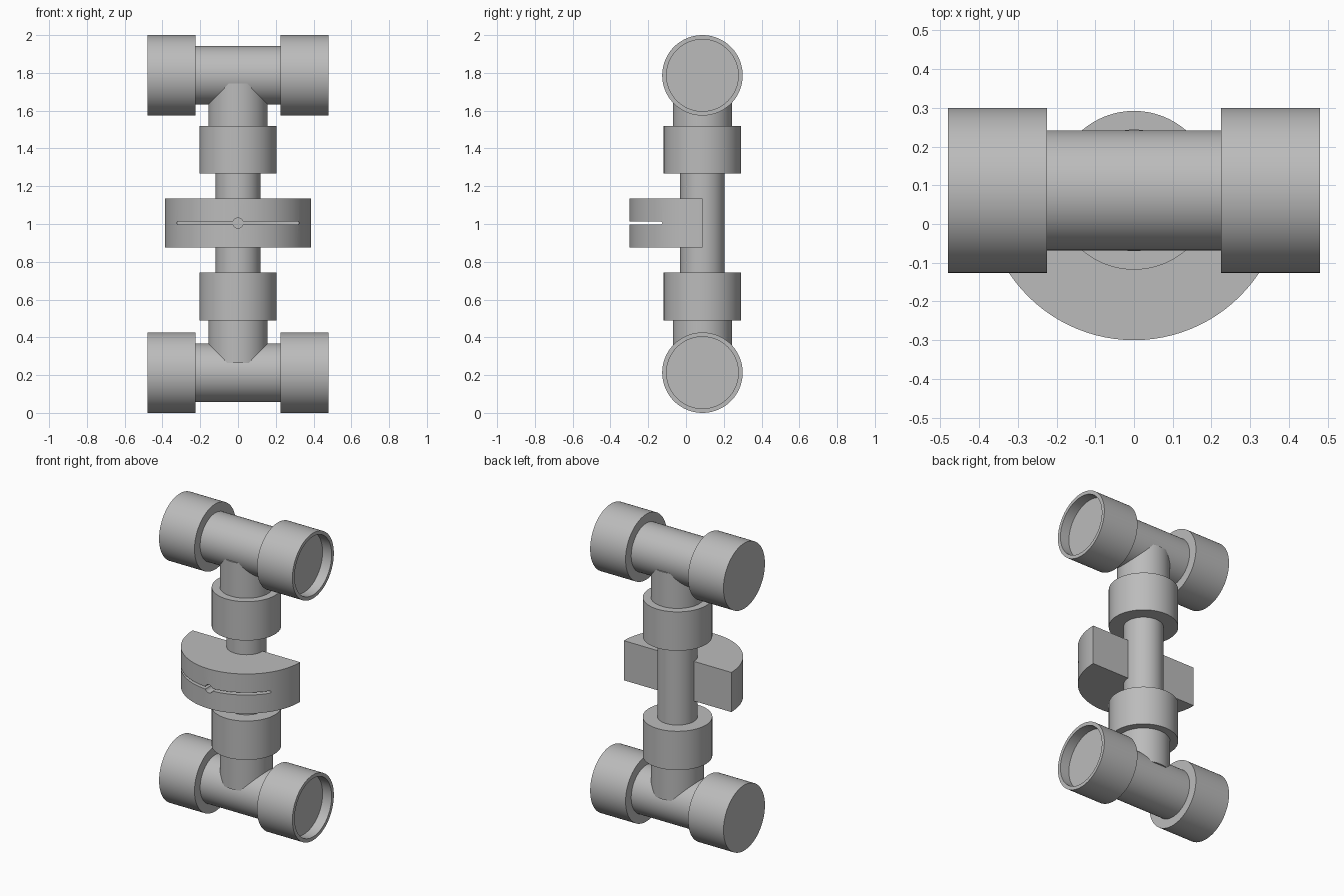
import bpy
import bmesh
from math import pi, cos, sin, radians
from mathutils import Matrix

cube = bpy.data.objects.get("Cube")
if cube:
    bpy.data.objects.remove(cube)

SIDES = 96
AXIS_Y = 0.087      # shared centre line of the column and pipes
MID_Z = 1.0

steel = bpy.data.materials.new("plain_grey")
steel.use_nodes = True
GREY = (0.5, 0.5, 0.5, 1)
steel.diffuse_color = GREY
steel.node_tree.nodes["Principled BSDF"].inputs["Base Color"].default_value = GREY


def finish(name, bm, matrix=Matrix()):
    bmesh.ops.recalc_face_normals(bm, faces=bm.faces)
    bm.transform(matrix)
    mesh = bpy.data.meshes.new(name)
    bm.to_mesh(mesh)
    bm.free()
    mesh.materials.append(steel)
    obj = bpy.data.objects.new(name, mesh)
    bpy.context.collection.objects.link(obj)
    return obj


def smooth(obj):
    bpy.ops.object.select_all(action="DESELECT")
    obj.select_set(True)
    bpy.context.view_layer.objects.active = obj
    bpy.ops.object.shade_smooth_by_angle(angle=radians(30))


def lathe(name, profile, matrix):
    """Turn a (radius, height) profile around z, capping both ends."""
    bm = bmesh.new()
    rings = [[bm.verts.new((r * cos(2 * pi * i / SIDES), r * sin(2 * pi * i / SIDES), h))
              for i in range(SIDES)] for r, h in profile]
    for a, b in zip(rings, rings[1:]):
        for i in range(SIDES):
            j = (i + 1) % SIDES
            bm.faces.new((a[i], a[j], b[j], b[i]))
    bm.faces.new(rings[0])
    bm.faces.new(rings[-1])
    obj = finish(name, bm, matrix)
    smooth(obj)
    return obj


def prism(name, outline, depth, matrix):
    bm = bmesh.new()
    face = bm.faces.new([bm.verts.new((x, y, 0)) for x, y in outline])
    new = bmesh.ops.extrude_face_region(bm, geom=[face])["geom"]
    verts = [v for v in new if isinstance(v, bmesh.types.BMVert)]
    bmesh.ops.translate(bm, verts=verts, vec=(0, 0, depth))
    return finish(name, bm, matrix)


def arc(radius, start, end, steps, cx=0):
    return [(cx + radius * cos(start + (end - start) * i / steps),
             radius * sin(start + (end - start) * i / steps)) for i in range(steps + 1)]


# Horizontal pipes: solid collar on one end, shallow socket on the +x end
pipe = [(0.213, -0.48), (0.213, -0.225), (0.155, -0.225), (0.155, 0.225),
        (0.213, 0.225), (0.213, 0.48), (0.19, 0.48), (0.19, 0.415)]
for name, z in (("lower_pipe", 0.213), ("upper_pipe", 1.787)):
    lathe(name, pipe, Matrix.Translation((0, AXIS_Y, z)) @ Matrix.Rotation(pi / 2, 4, "Y"))

# Central column: stepped collars mirrored about the middle
half = [(0.118, 0.262), (0.205, 0.262), (0.205, 0.515), (0.157, 0.515), (0.157, 0.74)]
column = [(r, -h) for r, h in reversed(half)] + half
lathe("column", column, Matrix.Translation((0, AXIS_Y, MID_Z + 0.005)))

# Half-round dial block at the front
dial = prism("dial_block", arc(0.387, pi, 2 * pi, SIDES // 2), 0.258,
             Matrix.Translation((0, AXIS_Y, 0.876)))

# Cutters for the long slot and the round centre hole
to_front = Matrix.Translation((0, -0.1, MID_Z + 0.005)) @ Matrix.Rotation(pi / 2, 4, "X")
slot_outline = (arc(0.008, -pi / 2, pi / 2, 8, 0.316)
                + arc(0.008, pi / 2, 3 * pi / 2, 8, -0.316))
hole_outline = arc(0.027, 0, 2 * pi, 32)[:-1]
for name, outline in (("slot_cutter", slot_outline), ("hole_cutter", hole_outline)):
    cutter = prism(name, outline, 0.3, to_front)
    cutter.hide_render = True
    cutter.hide_viewport = True
    cut = dial.modifiers.new(name, "BOOLEAN")
    cut.operation = "DIFFERENCE"
    cut.solver = "EXACT"
    cut.object = cutter

# Apply the cuts, then shade the curved front
bpy.context.view_layer.update()
evaluated = dial.evaluated_get(bpy.context.evaluated_depsgraph_get())
cut_mesh = bpy.data.meshes.new_from_object(evaluated)
dial.modifiers.clear()
dial.data = cut_mesh
for cutter_name in ("slot_cutter", "hole_cutter"):
    bpy.data.objects.remove(bpy.data.objects[cutter_name])
smooth(dial)
